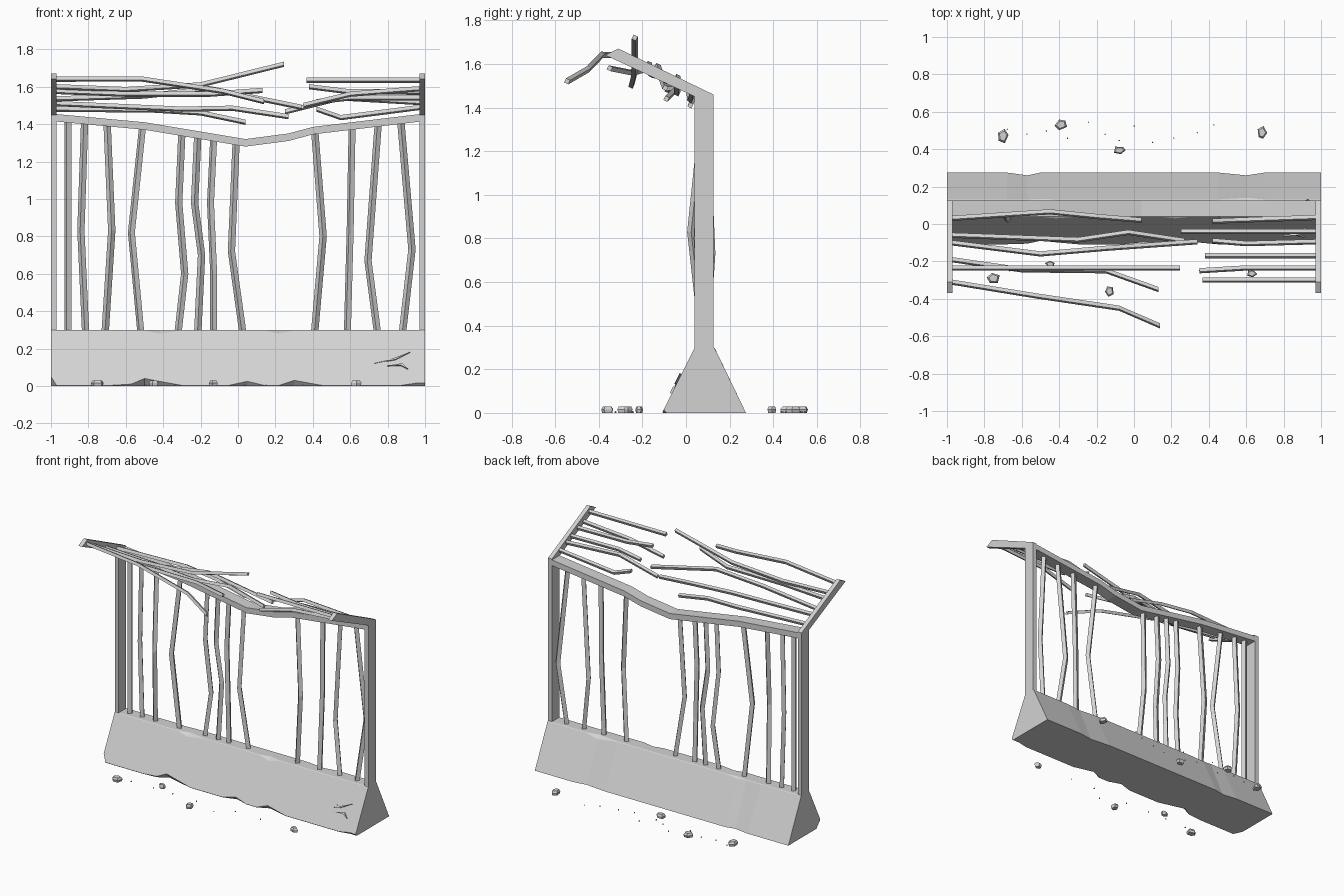
import bpy, bmesh, math, random
from mathutils import Vector

random.seed(4)
cube = bpy.data.objects.get("Cube")
if cube:
    bpy.data.objects.remove(cube, do_unlink=True)

GREY = (0.65, 0.65, 0.65, 1)
concrete = bpy.data.materials.new("pale_grey")
concrete.use_nodes = True
concrete.diffuse_color = GREY
concrete.node_tree.nodes["Principled BSDF"].inputs["Base Color"].default_value = GREY


def finish(name, bm):
    """Turn a bmesh into a flat shaded object with the shared material."""
    bmesh.ops.recalc_face_normals(bm, faces=bm.faces)
    mesh = bpy.data.meshes.new(name)
    bm.to_mesh(mesh)
    bm.free()
    mesh.materials.append(concrete)
    obj = bpy.data.objects.new(name, mesh)
    bpy.context.collection.objects.link(obj)
    return obj


def loft(name, rings):
    """Skin a closed solid through rings that share one point count."""
    bm = bmesh.new()
    loops = [[bm.verts.new(p) for p in ring] for ring in rings]
    count = len(loops[0])
    for a, b in zip(loops, loops[1:]):
        for i in range(count):
            j = (i + 1) % count
            bm.faces.new((a[i], a[j], b[j], b[i]))
    bm.faces.new(loops[0])
    bm.faces.new(loops[-1])
    return finish(name, bm)


def bar(name, path, side, turn, upright):
    """Sweep a turned square section along a bent path."""
    rings = []
    for p in path:
        ring = []
        for k in range(4):
            angle = turn + math.pi / 4 + k * math.pi / 2
            u = side * math.cos(angle) / math.sqrt(2)
            v = side * math.sin(angle) / math.sqrt(2)
            offset = (u, v, 0) if upright else (0, u, v)
            ring.append(Vector(p) + Vector(offset))
        rings.append(ring)
    return loft(name, rings)


# Tapered barrier base: position, then front-foot, front-top, back-top
# and back-foot chip sizes for each section
BASE_Z = 0.3
FRONT, BACK = -0.11, 0.275
sections = [
    (-1, .05, 0, 0, 0), (-.97, 0, 0, 0, 0), (-.68, 0, 0, 0, 0),
    (-.57, .01, 0, 0, .015), (-.5, .04, 0, .01, 0), (-.42, .025, .02, 0, 0),
    (-.3, 0, 0, 0, 0), (-.05, 0, 0, 0, 0), (.05, .025, 0, 0, 0),
    (.14, 0, 0, 0, 0), (.22, 0, .02, 0, 0), (.3, .03, 0, 0, 0),
    (.45, 0, 0, 0, 0), (.6, 0, 0, .02, .015), (.7, 0, 0, 0, 0),
    (.87, 0, 0, 0, 0), (.95, .015, 0, 0, 0), (1, .015, 0, 0, 0)]
rings = []
for x, foot, lip, back_lip, back_foot in sections:
    foot, lip, back_lip = (max(c, .003) for c in (foot, lip, back_lip))
    rings.append([
        (x, FRONT + foot * 1.4, 0),
        (x, FRONT + foot / 2, foot),
        (x, .04 - lip / 2, BASE_Z - lip),
        (x, .04 + lip, BASE_Z),
        (x, .13 - back_lip, BASE_Z),
        (x, .13 + back_lip / 2, BASE_Z - back_lip),
        (x, BACK - back_foot, 0)])
loft("barrier_base", rings)

# End posts with forward leaning arms
profile = [(.04, .29), (.04, 1.45), (-.37, 1.64), (-.31, 1.67), (.125, 1.46), (.125, .29)]
for label, sign in (("left", 1), ("right", -1)):
    loft(label + "_post", [[(sign * x, y, z) for y, z in profile] for x in (.97, 1)])

# Sagging top rail
rail = [(-.985, 1.455), (-.5, 1.41), (.04, 1.32), (.27, 1.35), (.4, 1.385), (.985, 1.455)]
loft("top_rail", [[(x, .04, z), (x, .125, z), (x, .125, z - .04), (x, .04, z - .04)]
                  for x, z in rail])

# Upright bars: top x, bend x, foot x, bend height, forward or backward bend
uprights = [
    (-.91, -.91, -.91, .8, 0), (-.82, -.84, -.815, .83, .01),
    (-.7, -.675, -.71, .83, -.06), (-.51, -.57, -.52, .82, -.02),
    (-.3, -.285, -.32, .6, .02), (-.215, -.195, -.215, .7, .01),
    (-.13, -.13, -.13, .6, -.01), (-.01, -.035, .025, .72, -.02),
    (.41, .455, .41, .8, -.03), (.61, .6, .585, .85, .01),
    (.75, .695, .745, .67, .02), (.87, .93, .88, .73, .03)]


def rail_height(x):
    """Height of the rail's middle at a given x."""
    for (xa, za), (xb, zb) in zip(rail, rail[1:]):
        if xa <= x <= xb:
            return za + (zb - za) * (x - xa) / (xb - xa) - .02


for i, (top, bend, foot, height, lean) in enumerate(uprights):
    path = [(foot, .085, BASE_Z - .01), (bend, .085 + lean, height),
            (top, .085, rail_height(top))]
    if i in (4, 5, 6):
        path.insert(2, (top - .017, .085, .98))
    bar("upright_bar_%d" % (i + 1), path, .028, math.radians(25 + 8 * (i % 3)), True)

# Broken canopy bars, each starting inside an arm
right_arm_bars = [
    [(-.31, 1.64), (-.52, -.385, 1.642), (-.08, -.45, 1.575), (.14, -.545, 1.52)],
    [(-.235, 1.6), (-.6, -.235, 1.585), (-.2, -.235, 1.61), (.245, -.235, 1.72)],
    [(-.19, 1.575), (-.6, -.245, 1.56), (-.15, -.25, 1.56), (.13, -.35, 1.58)],
    [(-.1, 1.535), (-.5, -.16, 1.55), (-.15, -.13, 1.59), (.34, -.095, 1.49)],
    [(-.06, 1.51), (-.3, -.085, 1.48), (-.03, -.045, 1.485), (.27, -.09, 1.44)],
    [(.03, 1.48), (-.45, .065, 1.475), (-.2, .04, 1.46), (.04, .02, 1.41)]]
left_arm_bars = [
    [(-.3, 1.635), (.365, -.3, 1.635)],
    [(-.235, 1.59), (.6, -.235, 1.56), (.35, -.25, 1.5)],
    [(-.17, 1.57), (.58, -.17, 1.575), (.38, -.17, 1.6)],
    [(-.095, 1.54), (.6, -.105, 1.54), (.42, -.09, 1.52)],
    [(-.04, 1.515), (.55, -.04, 1.54), (.25, -.04, 1.465)],
    [(.035, 1.49), (.55, .02, 1.435), (.42, .015, 1.48)]]
for label, sign, group in (("right", -1, right_arm_bars), ("left", 1, left_arm_bars)):
    for i, (start, *rest) in enumerate(group):
        bar("%s_canopy_bar_%d" % (label, i + 1), [(sign * .98, *start)] + rest,
            .021, math.radians(-25), False)


# Crack slivers and a flake lying on the sloped front face
def on_slope(x, z, lift):
    return Vector((x, FRONT + z / 2 - lift * .9, z + lift * .45))


def sliver(name, outline, lift):
    loft(name, [[on_slope(x, z, h) for x, z in outline] for h in (-.002, lift)])


sliver("crack_upper", [(.79, .13), (.84, .138), (.92, .178), (.84, .148)], .009)
sliver("crack_lower", [(.8, .105), (.87, .108), (.91, .088), (.88, .118)], .009)
sliver("crack_flake", [(.73, .12), (.83, .142), (.8, .152)], .004)


# Rubble chunks and pebbles on the ground
def rock(name, x, y, wide, deep, tall, sides):
    spin = random.uniform(0, math.tau)
    steps = [spin + (k + random.uniform(-.2, .2)) * math.tau / sides for k in range(sides)]
    levels = ((0, .85), (tall * .55, 1), (tall, .7))
    loft(name, [[(x + s * wide / 2 * math.cos(a), y + s * deep / 2 * math.sin(a), z)
                 for a in steps] for z, s in levels])


chunks = [
    (-.7, .47, .06, .08), (-.39, .53, .07, .06), (-.08, .395, .07, .045),
    (.685, .49, .055, .07), (-.75, -.29, .075, .06), (-.45, -.215, .055, .035),
    (-.13, -.36, .05, .06), (.63, -.265, .06, .04)]
for i, chunk in enumerate(chunks):
    rock("rubble_chunk_%d" % (i + 1), *chunk, .03, 5)

for label, count, low, high in (("back", 12, .43, .55), ("front", 7, -.33, -.24)):
    for i in range(count):
        x = -.65 + 1.15 * i / count + random.uniform(-.03, .03)
        rock("%s_pebble_%d" % (label, i + 1), x, random.uniform(low, high),
             .009, .009, .008, 4)
